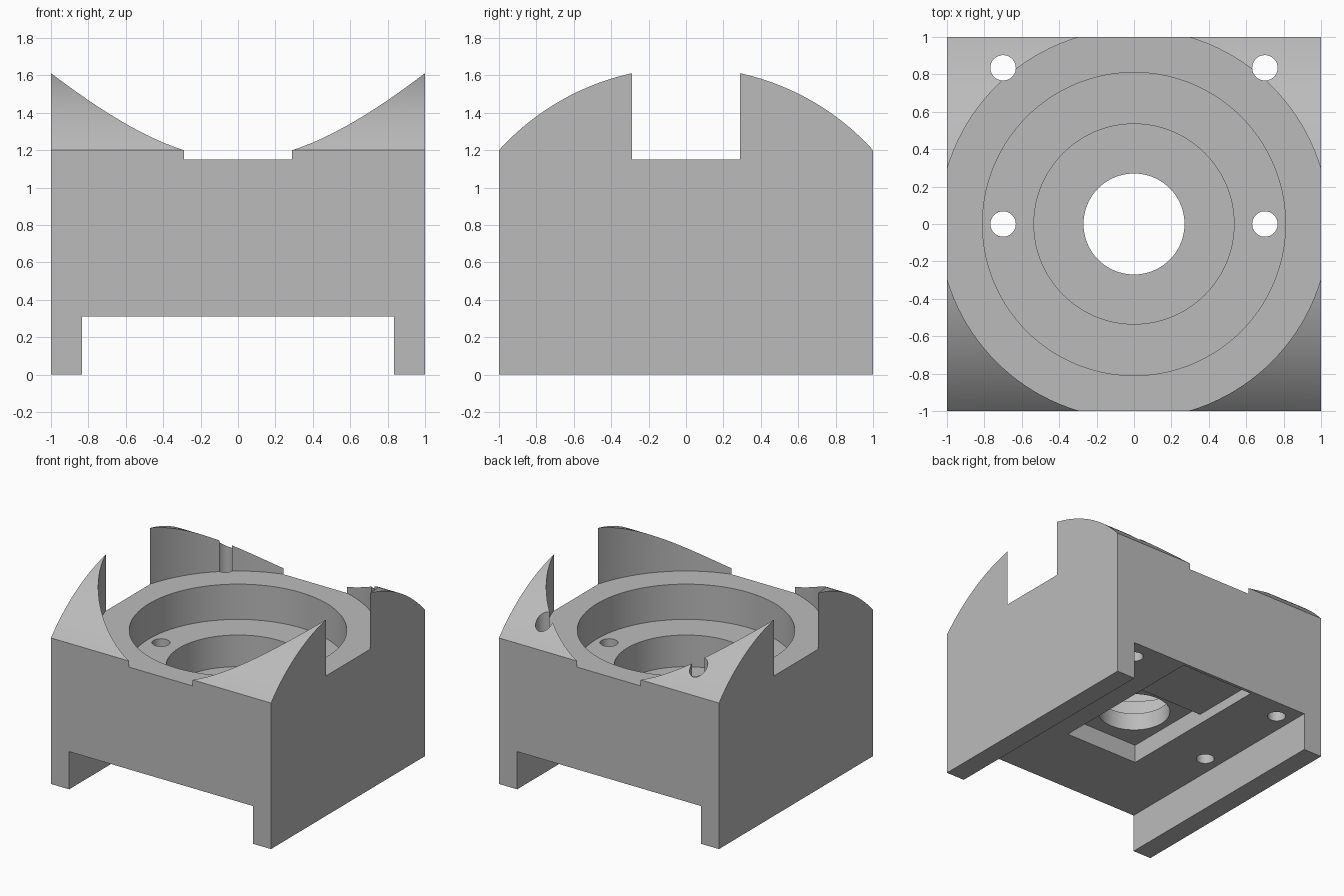
import bpy
import bmesh
import math

cube = bpy.data.objects.get("Cube")
if cube:
    bpy.data.objects.remove(cube, do_unlink=True)

# Single machined-metal colour
grey = bpy.data.materials.new("plain_grey")
grey.use_nodes = True
colour = (0.5, 0.5, 0.5, 1.0)
grey.diffuse_color = colour
grey.node_tree.nodes["Principled BSDF"].inputs["Base Color"].default_value = colour


def add_object(name, bm):
    bmesh.ops.recalc_face_normals(bm, faces=bm.faces)
    mesh = bpy.data.meshes.new(name)
    bm.to_mesh(mesh)
    bm.free()
    obj = bpy.data.objects.new(name, mesh)
    obj.data.materials.append(grey)
    bpy.context.collection.objects.link(obj)
    return obj


def box(name, x0, x1, y0, y1, z0, z1):
    bm = bmesh.new()
    bmesh.ops.create_cube(bm, size=1)
    for v in bm.verts:
        v.co.x = x1 if v.co.x > 0 else x0
        v.co.y = y1 if v.co.y > 0 else y0
        v.co.z = z1 if v.co.z > 0 else z0
    return add_object(name, bm)


def cylinder(name, radius, z0, z1, x=0, y=0, sides=128):
    bm = bmesh.new()
    bmesh.ops.create_cone(bm, cap_ends=True, segments=sides,
                          radius1=radius, radius2=radius, depth=z1 - z0)
    bmesh.ops.translate(bm, verts=bm.verts, vec=(x, y, (z0 + z1) / 2))
    return add_object(name, bm)


def cut(target, cutter):
    mod = target.modifiers.new(cutter.name, 'BOOLEAN')
    mod.operation = 'DIFFERENCE'
    mod.solver = 'EXACT'
    mod.object = cutter
    bpy.context.view_layer.objects.active = target
    bpy.ops.object.modifier_apply(modifier=mod.name)
    bpy.data.objects.remove(cutter, do_unlink=True)


# Block with an arched top, extruded along x
arch_radius, shoulder, steps = 1.35, 1.2, 64
half_angle = math.asin(1 / arch_radius)
arch_centre = shoulder - arch_radius * math.cos(half_angle)
profile = [(-1, 0), (1, 0)]
for i in range(steps + 1):
    a = half_angle * (1 - 2 * i / steps)
    profile.append((arch_radius * math.sin(a), arch_centre + arch_radius * math.cos(a)))
bm = bmesh.new()
face = bm.faces.new([bm.verts.new((-1, y, z)) for y, z in profile])
side = bmesh.ops.extrude_face_region(bm, geom=[face])
bmesh.ops.translate(bm, vec=(2, 0, 0),
                    verts=[g for g in side["geom"] if isinstance(g, bmesh.types.BMVert)])
block = add_object("housing_block", bm)

# Stepped round recess, from the wide seat down to the through hole
for name, radius, floor in (("seat_recess", 1.041, 1.15), ("main_bore", 0.81, 0.86),
                            ("inner_bore", 0.535, 0.6), ("centre_hole", 0.27, -0.2)):
    cut(block, cylinder(name, radius, floor, 2))

# Slot along the underside, square pocket and shallow channel to the back
cut(block, box("bottom_slot", -0.835, 0.835, -1.2, 1.2, -0.2, 0.31))
cut(block, box("back_channel", -0.33, 0.33, 0, 0.975, 0.2, 0.39))
cut(block, box("square_pocket", -0.33, 0.33, -0.38, 0.38, 0.1, 0.458))

# Four vertical bolt holes
for x in (-0.7, 0.7):
    for y in (0, 0.835):
        cut(block, cylinder("bolt_hole", 0.068, -0.1, 2.1, x, y, 32))

# Smooth curved walls, crisp edges
bpy.ops.object.select_all(action='DESELECT')
block.select_set(True)
bpy.context.view_layer.objects.active = block
bpy.ops.object.shade_smooth_by_angle(angle=math.radians(25))
